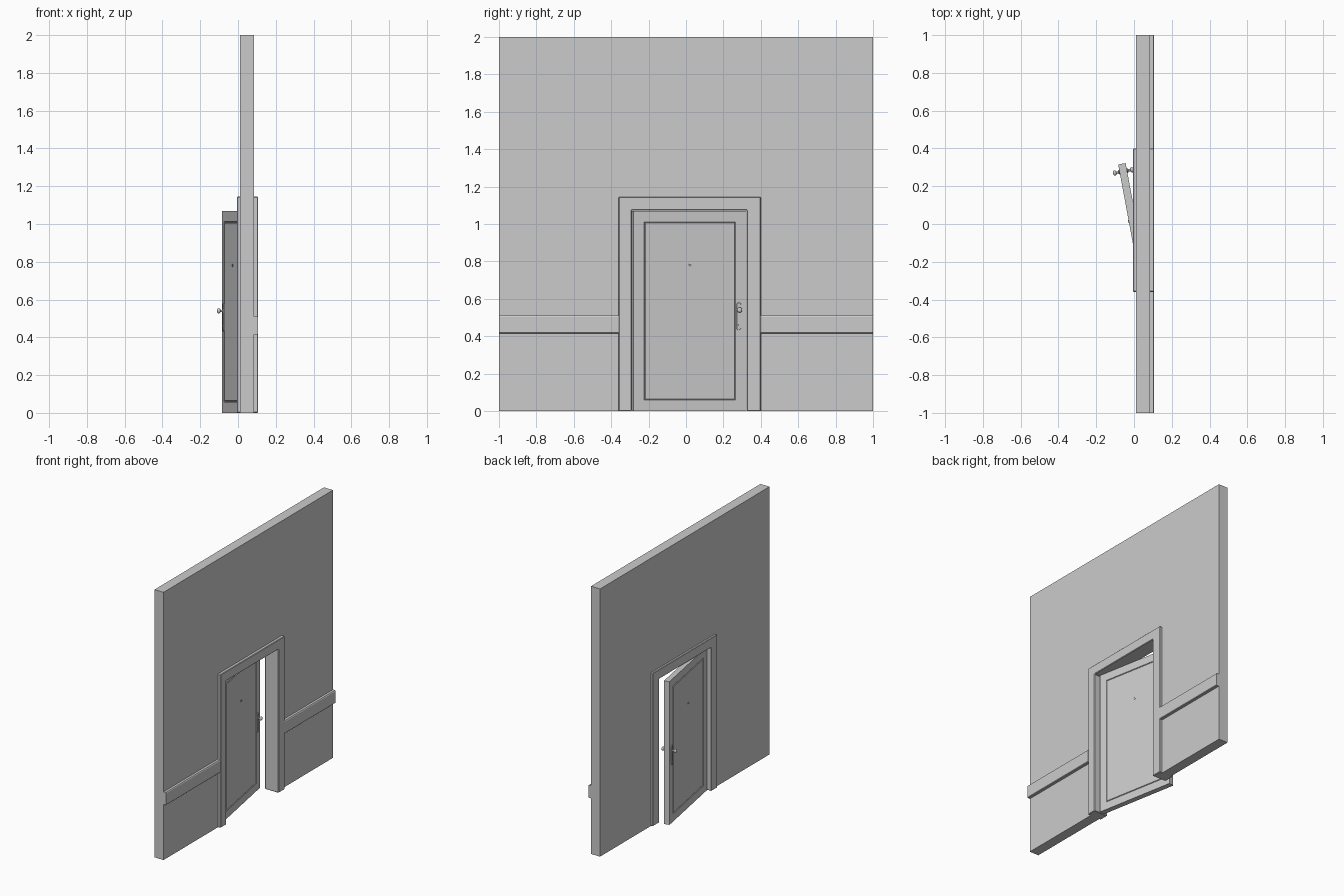
import bpy, bmesh, math
from mathutils import Matrix, Vector

if "Cube" in bpy.data.objects:
    bpy.data.objects.remove(bpy.data.objects["Cube"])

# Door leaf swings about its hinge line
HINGE = Matrix.Translation((0.048, -0.285, 0)) @ Matrix.Rotation(math.radians(10.5), 4, 'Z')
DOOR_W, DOOR_H, HALF_T = 0.614, 1.07, 0.02


def finish(name, bm, matrix=Matrix(), bevel=0.0, smooth=False):
    bmesh.ops.recalc_face_normals(bm, faces=bm.faces)
    me = bpy.data.meshes.new(name)
    bm.to_mesh(me)
    bm.free()
    ob = bpy.data.objects.new(name, me)
    bpy.context.collection.objects.link(ob)
    ob.matrix_world = matrix
    if bevel:
        mod = ob.modifiers.new("edge", 'BEVEL')
        mod.width, mod.segments = bevel, 1
    if smooth:
        bpy.context.view_layer.objects.active = ob
        ob.select_set(True)
        bpy.ops.object.shade_smooth_by_angle(angle=math.radians(40))
        ob.select_set(False)
    return ob


def extrude_profile(name, pts, x0, x1, **kw):
    """Extrude a (y, z) outline along x."""
    bm = bmesh.new()
    face = bm.faces.new([bm.verts.new((x0, y, z)) for y, z in pts])
    ext = bmesh.ops.extrude_face_region(bm, geom=[face])
    verts = [v for v in ext["geom"] if isinstance(v, bmesh.types.BMVert)]
    bmesh.ops.translate(bm, verts=verts, vec=(x1 - x0, 0, 0))
    return finish(name, bm, **kw)


def arch(o0, o1, otop, i0, i1, itop):
    return [(o0, 0), (i0, 0), (i0, itop), (i1, itop), (i1, 0), (o1, 0), (o1, otop), (o0, otop)]


def lathe(name, profile, matrix, segments=20):
    """Spin an (x, radius) profile around the x axis."""
    bm = bmesh.new()
    verts = [bm.verts.new((x, 0, r)) for x, r in profile]
    edges = [bm.edges.new(p) for p in zip(verts, verts[1:])]
    bmesh.ops.spin(bm, geom=verts + edges, cent=(0, 0, 0), axis=(1, 0, 0),
                   angle=math.tau, steps=segments)
    bmesh.ops.remove_doubles(bm, verts=bm.verts, dist=1e-5)
    return finish(name, bm, matrix, smooth=True)


# Wall and through-wall door casing
extrude_profile("wall", arch(-1, 1, 2, -0.35, 0.39, 1.135), 0.01, 0.085)
extrude_profile("door_frame", arch(-0.36, 0.40, 1.145, -0.29, 0.325, 1.073), -0.006, 0.107, bevel=0.004)

# Chair rail on both sides of the casing
for side, y0, y1 in (("left", -1, -0.358), ("right", 0.398, 1)):
    bm = bmesh.new()
    prof = [(0.083, 0.415), (0.103, 0.415), (0.107, 0.419), (0.107, 0.504), (0.103, 0.51), (0.083, 0.51)]
    rings = [[bm.verts.new((x, y, z)) for x, z in prof] for y in (y0, y1)]
    bm.faces.new(rings[0])
    bm.faces.new(rings[1])
    for i in range(len(prof)):
        j = (i + 1) % len(prof)
        bm.faces.new((rings[0][i], rings[0][j], rings[1][j], rings[1][i]))
    finish("chair_rail_" + side, bm)

# Door leaf with a grooved panel on each face
bm = bmesh.new()
bmesh.ops.create_cube(bm, size=1, matrix=Matrix.Translation((0, DOOR_W / 2, DOOR_H / 2))
                      @ Matrix.Diagonal((2 * HALF_T, DOOR_W, DOOR_H, 1)))
for sign in (-1, 1):
    face = max(bm.faces, key=lambda f: f.normal.x * sign * f.calc_area())
    for width, depth in ((0.082, 0), (0.005, -0.006), (0.005, 0.006)):
        bmesh.ops.inset_region(bm, faces=[face], thickness=width, depth=depth)
finish("door_leaf", bm, HINGE)

# Hardware repeated on both faces
for side, sign in (("inner", -1), ("outer", 1)):
    flip = Matrix.Rotation(math.pi if sign < 0 else 0, 4, 'Z')

    def at(s, z):
        return HINGE @ Matrix.Translation((sign * HALF_T, s, z)) @ flip

    # Peephole
    lathe("peephole_" + side, [(-0.001, 0.008), (0.002, 0.008), (0.003, 0.005), (0.001, 0.004), (0.001, 0)],
          at(DOOR_W / 2, 0.78), 16)

    # Back plate with rounded ends
    pts = []
    for k in range(18):
        a = math.pi * (k % 9) / 8 + (math.pi if k > 8 else 0)
        pts.append((0.012 * math.cos(a), 0.012 * math.sin(a) + (0.062 if k < 9 else -0.062)))
    plate = extrude_profile("handle_plate_" + side, pts, -0.001, 0.004, bevel=0.0015)
    plate.matrix_world = at(0.573, 0.506)

    # Knob on its neck, and keyhole collar
    knob = [(0.002, 0.010), (0.006, 0.010), (0.008, 0.006), (0.018, 0.006)]
    knob += [(0.026 - 0.010 * math.cos(a), 0.014 * math.sin(a))
             for a in (math.radians(d) for d in range(45, 181, 15))]
    lathe("knob_" + side, knob, at(0.573, 0.54))
    lathe("keyhole_" + side, [(0.003, 0.004), (0.006, 0.004), (0.006, 0.002), (0.004, 0.002), (0.004, 0)],
          at(0.573, 0.46), 12)
